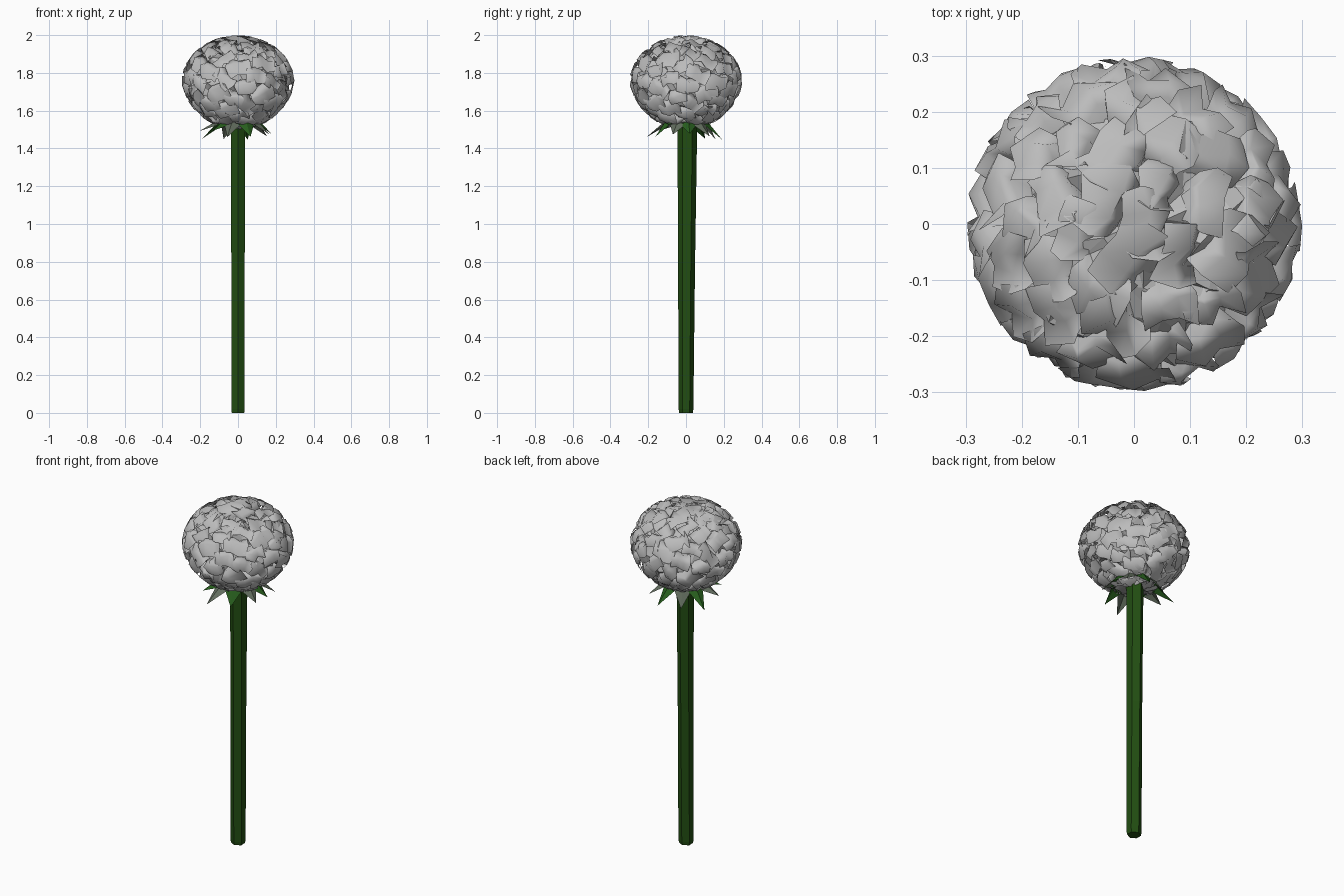
import bpy, math, random
from mathutils import Vector

if "Cube" in bpy.data.objects:
    bpy.data.objects.remove(bpy.data.objects["Cube"])

random.seed(7)
CENTRE = Vector((0, 0, 1.75))


def material(name, rgb):
    m = bpy.data.materials.new(name)
    m.diffuse_color = (*rgb, 1)
    m.use_nodes = True
    m.node_tree.nodes["Principled BSDF"].inputs["Base Color"].default_value = m.diffuse_color
    return m


PETAL = material("pale grey petal", (0.5, 0.5, 0.5))
STEM = material("dark green", (0.016, 0.075, 0.006))
LEAF = material("leaf green", (0.02, 0.11, 0.012))
TIP = material("grey green tip", (0.12, 0.15, 0.11))


def make(name, verts, faces, mats, smooth=False):
    me = bpy.data.meshes.new(name)
    me.from_pydata(verts, [], faces)
    me.update()
    for m in mats:
        me.materials.append(m)
    for p in me.polygons:
        p.use_smooth = smooth
    ob = bpy.data.objects.new(name, me)
    bpy.context.collection.objects.link(ob)
    return ob


def envelope(d):
    """Radius of the bloom in unit direction d: flattened ball, tapered below."""
    r = 1 / math.sqrt((d.x ** 2 + d.y ** 2) / 0.3 ** 2 + d.z ** 2 / 0.25 ** 2)
    return r * (1 - 0.09 * max(0, min(1, -d.z * 1.6)) * (1 + d.z))


def clamp(p):
    """Keep a petal point inside the bloom outline."""
    v = p - CENTRE
    limit = envelope(v.normalized())
    if v.length > limit:
        v *= limit / v.length
    return CENTRE + v


# Stem: six-sided, slightly wider and leaning back at the top
verts, faces = [], []
rings = [(0.0, 0.034, 0.036, 0.0), (0.02, 0.037, 0.039, 0.0),
         (0.8, 0.037, 0.045, 0.003), (1.5, 0.039, 0.052, 0.007),
         (1.58, 0.045, 0.055, 0.006)]
for z, rx, ry, cy in rings:
    for i in range(6):
        a = math.radians(60 * i + 30)
        verts.append((rx * math.cos(a) / 0.9, cy + ry * math.sin(a), z))
for k in range(len(rings) - 1):
    for i in range(6):
        j = (i + 1) % 6
        faces.append((k * 6 + i, k * 6 + j, k * 6 + 6 + j, k * 6 + 6 + i))
faces += [tuple(range(5, -1, -1)), tuple(range(24, 30))]
make("stem", verts, faces, [STEM])

# Sepals: folded pointed leaves drooping under the bloom
verts, faces, mids = [], [], []
COUNT = 10
for i in range(COUNT):
    a = 2 * math.pi * (i + 0.25) / COUNT + random.uniform(-0.12, 0.12)
    out, side = Vector((math.cos(a), math.sin(a), 0)), Vector((-math.sin(a), math.cos(a), 0))
    reach = random.uniform(0.17, 0.225)
    drop = random.uniform(1.445, 1.495)
    b = len(verts)
    for r, z, w in ((0.04, 1.57, 0.02), (0.115, 1.545, 0.042)):
        for s in (-1, 0, 1):
            verts.append(out * r + side * w * s + Vector((0, 0, z - 0.022 * abs(s))))
    verts.append(out * reach + Vector((0, 0, drop)))
    faces += [(b, b + 1, b + 4, b + 3), (b + 1, b + 2, b + 5, b + 4),
              (b + 3, b + 4, b + 6), (b + 4, b + 5, b + 6)]
    mids += [0, 0, i % 2, i % 2]
sepals = make("sepals", verts, faces, [LEAF, TIP])
for p, m in zip(sepals.data.polygons, mids):
    p.material_index = m

# Bloom core: crumpled ball that closes the gaps between petals
verts, faces = [], []
R, S = 12, 22
for k in range(R + 1):
    th = math.pi * k / R
    for i in range(S):
        ph = 2 * math.pi * (i + 0.5 * (k % 2)) / S
        d = Vector((math.sin(th) * math.cos(ph), math.sin(th) * math.sin(ph), math.cos(th)))
        f = random.uniform(0.76, 0.95) if 0 < k < R else 0.85
        verts.append(CENTRE + d * envelope(d) * f)
for k in range(R):
    for i in range(S):
        j = (i + 1) % S
        a, b, c, d = k * S + i, k * S + j, k * S + S + j, k * S + S + i
        faces += [(a, d, c), (a, c, b)]
make("bloom_core", verts, faces, [PETAL])

# Petals: ruffled sheets rising from the core and folding over at the lip
verts, faces = [], []
N, COLS = 110, 4
rows = ((0.62, 0.02, 0.025), (0.9, 0.022, 0.05), (1.0, 0.0, 0.066), (0.96, -0.055, 0.058))
for i in range(N):
    z = 1 - 2 * (i + 0.5) / N
    ph = i * math.pi * (3 - math.sqrt(5))
    q = math.sqrt(1 - z * z)
    n = Vector((q * math.cos(ph), q * math.sin(ph), z))
    up = Vector((0, 0, 1)) if abs(z) < 0.9 else Vector((1, 0, 0))
    side = up.cross(n).normalized()
    t = n.cross(side)
    tw = random.uniform(-0.9, 0.9)
    side, t = side * math.cos(tw) + t * math.sin(tw), t * math.cos(tw) - side * math.sin(tw)
    size = random.uniform(0.8, 1.15)
    rad = envelope(n)
    b = len(verts)
    for s, shift, w in rows:
        for c in range(COLS):
            u = c / (COLS - 1) * 2 - 1
            ruffle = (0.014 if c % 2 else -0.014) + random.uniform(-0.012, 0.012)
            p = CENTRE + n * (rad * s + ruffle) + side * (u * w * size)
            p += t * (shift * size + random.uniform(-0.014, 0.014))
            verts.append(clamp(p))
    for r in range(len(rows) - 1):
        for c in range(COLS - 1):
            a = b + r * COLS + c
            faces.append((a, a + 1, a + COLS + 1, a + COLS))
make("petals", verts, faces, [PETAL], smooth=True)

# Lower petals: short skirt hanging beside the stem
verts, faces = [], []
for i in range(9):
    a = 2 * math.pi * i / 9 + random.uniform(-0.15, 0.15)
    out, side = Vector((math.cos(a), math.sin(a), 0)), Vector((-math.sin(a), math.cos(a), 0))
    b = len(verts)
    for r, z, w in ((0.16, 1.62, 0.05), (0.1, 1.525, 0.03)):
        for s in (-1, 0, 1):
            verts.append(out * (r - 0.015 * abs(s)) + side * w * s
                         + Vector((0, 0, z + random.uniform(-0.015, 0.015))))
    faces += [(b, b + 1, b + 4, b + 3), (b + 1, b + 2, b + 5, b + 4)]
make("lower_petals", verts, faces, [PETAL])
